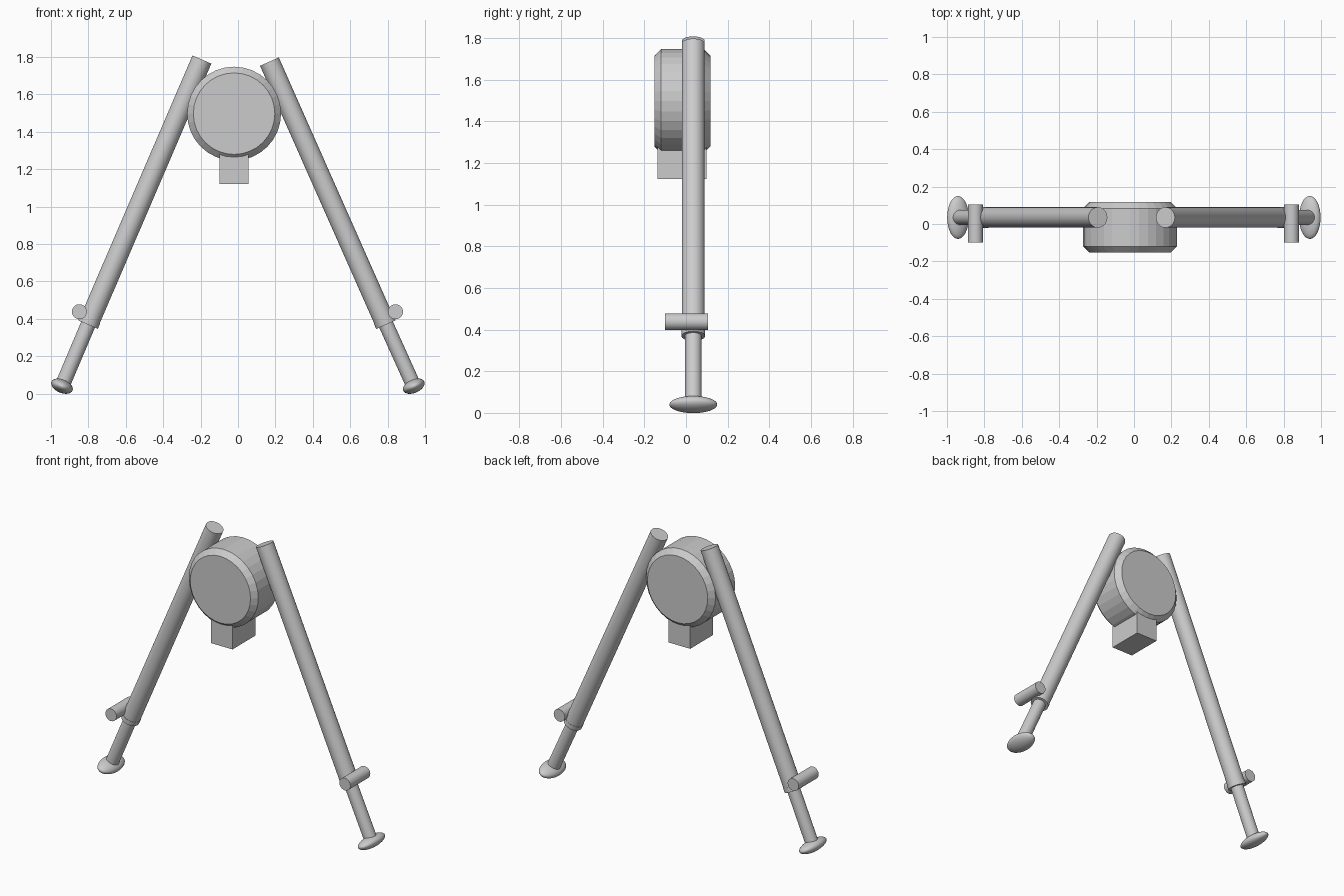
import bpy
import math
from mathutils import Vector

cube = bpy.data.objects.get("Cube")
if cube:
    bpy.data.objects.remove(cube, do_unlink=True)

grey = bpy.data.materials.new("light_grey")
grey.use_nodes = True
colour = (0.6, 0.6, 0.6, 1)
grey.diffuse_color = colour
grey.node_tree.nodes["Principled BSDF"].inputs["Base Color"].default_value = colour

LEG_Y = 0.035


def finish(name, smooth=True):
    ob = bpy.context.object
    ob.name = name
    ob.data.materials.append(grey)
    if smooth:
        bpy.ops.object.shade_smooth_by_angle(angle=math.radians(40))
    return ob


def rod(name, start, end, radius, sides=32, smooth=True):
    """Cylinder between two points."""
    a, b = Vector(start), Vector(end)
    bpy.ops.mesh.primitive_cylinder_add(
        vertices=sides, radius=radius, depth=(b - a).length, location=(a + b) / 2,
        rotation=(b - a).to_track_quat('Z', 'Y').to_euler())
    return finish(name, smooth)


def leg(side, top, bottom, foot, knob_x):
    top, bottom, foot = (Vector((x, LEG_Y, z)) for x, z in (top, bottom, foot))
    along = (bottom - top).normalized()
    rod(side + "_outer_tube", top, bottom, 0.055)
    rod(side + "_tube_collar", bottom - along * 0.03, bottom, 0.057)
    rod(side + "_inner_rod", bottom - along * 0.1, foot, 0.04)
    # Locking pin across the bottom of the tube
    rod(side + "_locking_pin", (knob_x, -0.1, 0.438), (knob_x, 0.105, 0.438), 0.04)
    # Flattened oval foot, square to the leg
    tilt = math.atan2(along.x, along.z)
    bpy.ops.mesh.primitive_uv_sphere_add(segments=32, ring_count=16, radius=1,
                                         location=foot, rotation=(0, tilt, 0))
    bpy.context.object.scale = (0.061, 0.115, 0.036)
    finish(side + "_foot")


leg("right", (-0.193, 1.786), (-0.802, 0.369), (-0.941, 0.04), -0.848)
leg("left", (0.168, 1.775), (0.791, 0.369), (0.94, 0.04), 0.842)

# Chamfered drum between the legs
drum = rod("drum", (-0.021, -0.152, 1.497), (-0.021, 0.117, 1.497), 0.251, 32, False)
bevel = drum.modifiers.new("chamfer", 'BEVEL')
bevel.width = 0.033
bevel.segments = 1
bevel.limit_method = 'ANGLE'
bevel.angle_limit = math.radians(40)

# Mounting block under the drum
bpy.ops.mesh.primitive_cube_add(size=1, location=(-0.021, -0.02, 1.21))
bpy.context.object.scale = (0.155, 0.235, 0.176)
finish("mounting_block", False)
